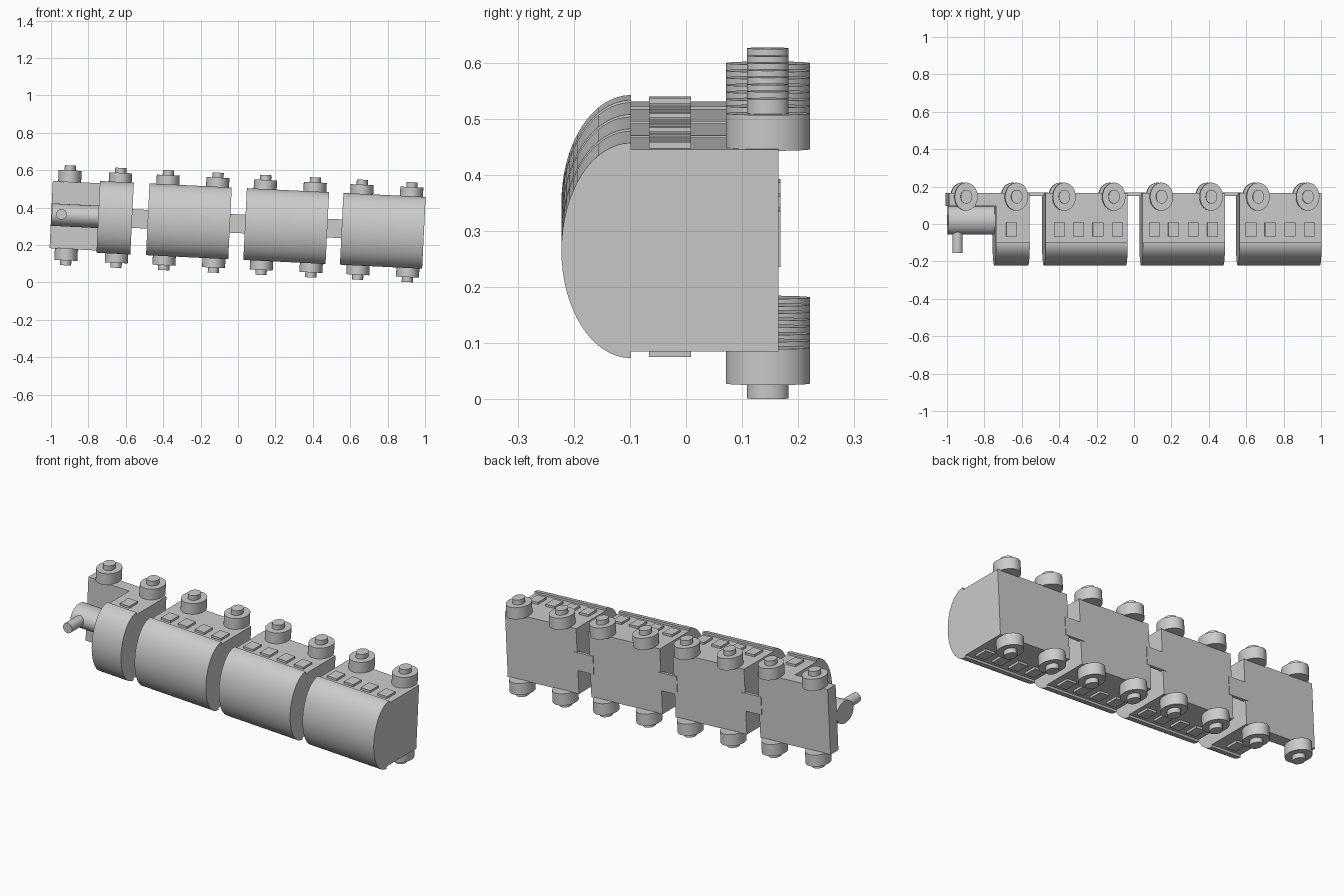
import bpy, math
from mathutils import Matrix, Vector

cube = bpy.data.objects.get("Cube")
if cube:
    bpy.data.objects.remove(cube, do_unlink=True)

grey = bpy.data.materials.new("plain_grey")
grey.use_nodes = True
grey.diffuse_color = (0.6, 0.6, 0.6, 1)
grey.node_tree.nodes["Principled BSDF"].inputs["Base Color"].default_value = (0.6, 0.6, 0.6, 1)

# The train lies on its side, its line of cars dipping towards +x
TILT = Matrix.Translation((0, 0, 0.314)) @ Matrix.Rotation(0.049, 4, 'Y')
FLOOR, EAVES = 0.165, -0.098      # y of the underside and of the roof base
HALF = 0.18                       # half width of a car


def finish(name, smooth=False):
    ob = bpy.context.object
    ob.name = name
    bpy.ops.object.transform_apply(location=True, rotation=True, scale=True)
    ob.data.transform(TILT)
    ob.data.materials.append(grey)
    if smooth:
        bpy.ops.object.shade_smooth_by_angle(angle=math.radians(35))


def box(name, x0, x1, y0, y1, z0, z1):
    bpy.ops.mesh.primitive_cube_add(size=1, location=((x0 + x1) / 2, (y0 + y1) / 2, (z0 + z1) / 2))
    bpy.context.object.scale = (x1 - x0, y1 - y0, z1 - z0)
    finish(name)


def tube(name, centre, scale, rotation=(0, 0, 0)):
    bpy.ops.mesh.primitive_cylinder_add(vertices=48, radius=1, depth=1, location=centre, rotation=rotation)
    bpy.context.object.scale = scale
    finish(name, True)


def roof(name, x0, x1):
    # half-ellipse profile extruded along the car
    n = 32
    arc = [(EAVES - 0.124 * math.sin(math.pi * i / n), -0.192 * math.cos(math.pi * i / n)) for i in range(n + 1)]
    verts = [(x, y, z) for x in (x0, x1) for y, z in arc]
    m = n + 1
    faces = [(i, (i + 1) % m, (i + 1) % m + m, i + m) for i in range(m)]
    faces += [tuple(reversed(range(m))), tuple(range(m, 2 * m))]
    mesh = bpy.data.meshes.new(name)
    mesh.from_pydata(verts, [], faces)
    ob = bpy.data.objects.new(name, mesh)
    bpy.context.collection.objects.link(ob)
    bpy.ops.object.select_all(action='DESELECT')
    ob.select_set(True)
    bpy.context.view_layer.objects.active = ob
    finish(name, True)


def windows(name, xs):
    for x in xs:
        for side in (-1, 1):
            z0, z1 = sorted((side * (HALF - 0.01), side * (HALF + 0.012)))
            box(name, x - 0.029, x + 0.029, -0.066, 0.009, z0, z1)


def wheels(name, xs):
    for x in xs:
        for side in (-1, 1):
            tube(name, (x, 0.146, side * (HALF + 0.029)), (0.0615, 0.075, 0.064))
            tube(name + "_hub", (x, 0.146, side * (HALF + 0.07)), (0.03, 0.037, 0.035))


# Locomotive: low platform, cab, boiler and chimney
box("platform", -1.0, -0.74, 0.095, FLOOR, -HALF, HALF)
box("cab", -0.748, -0.567, EAVES, FLOOR, -HALF, HALF)
roof("cab_roof", -0.748, -0.567)
tube("boiler", (-0.872, 0.02, 0), (0.06, 0.075, 0.25), (0, math.pi / 2, 0))
tube("chimney", (-0.945, -0.0775, 0.004), (0.028, 0.028, 0.155), (math.pi / 2, 0, 0))
windows("cab_window", [-0.664])
wheels("engine_wheel", [-0.91, -0.64])

# Three carriages with couplings in front
for i, c in enumerate((-0.263, 0.258, 0.775)):
    x0, x1 = c - 0.22, c + 0.22
    box("carriage_body", x0, x1, EAVES, FLOOR, -HALF, HALF)
    roof("carriage_roof", x0, x1)
    shift = 0.012 if i == 0 else 0
    windows("carriage_window", [c + shift + o for o in (-0.158, -0.055, 0.05, 0.154)])
    wheels("carriage_wheel", [c - 0.122, c + 0.144])
    box("coupling", x0 - 0.1, x0 + 0.02, 0.15, 0.168, -0.05, 0.05)
